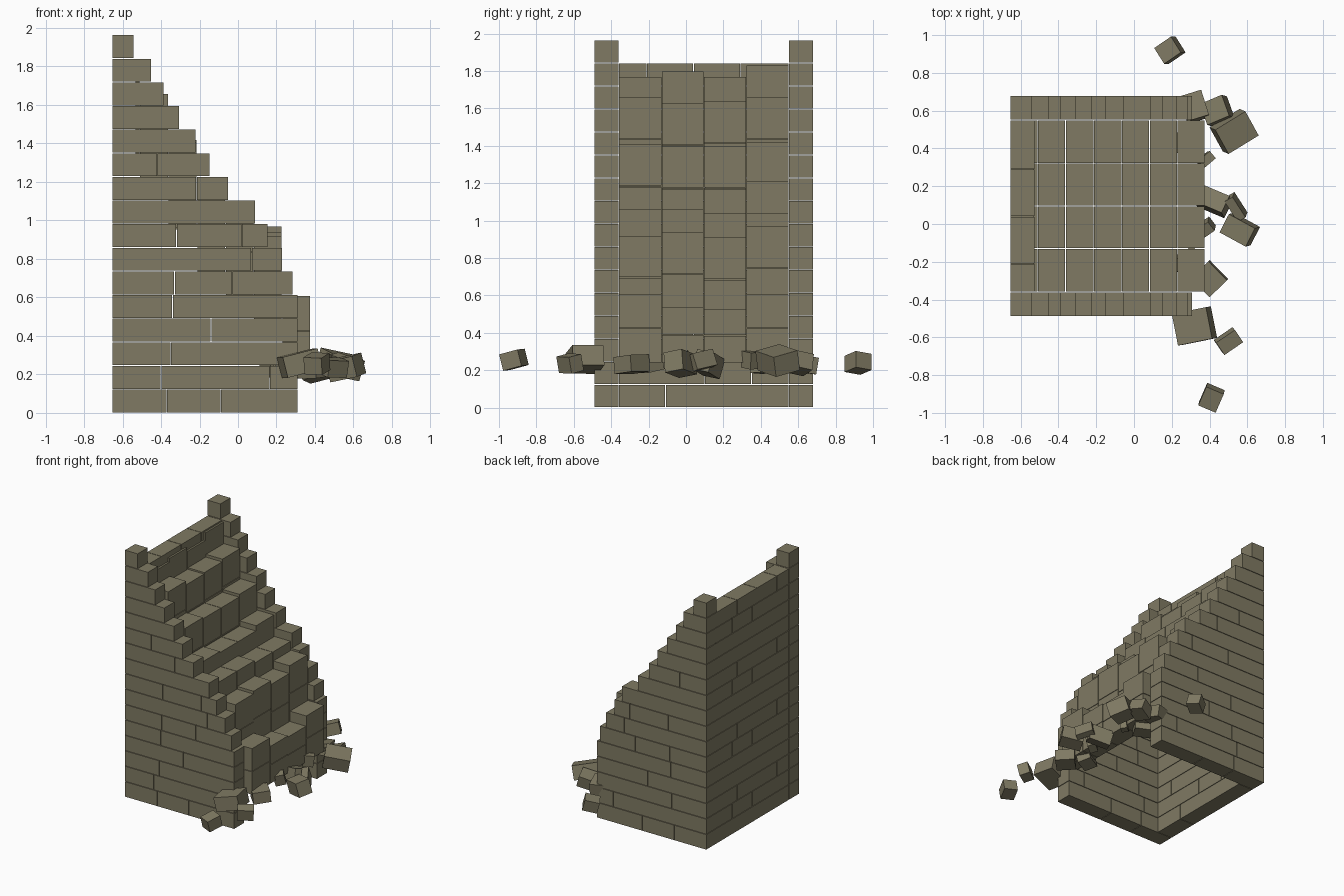
import bpy, bmesh, random
from mathutils import Matrix, Vector, Euler

random.seed(4)
cube = bpy.data.objects.get("Cube")
if cube:
    bpy.data.objects.remove(cube, do_unlink=True)

stone = bpy.data.materials.new("olive_stone")
stone.use_nodes = True
colour = (0.215, 0.195, 0.125, 1)
stone.diffuse_color = colour
bsdf = stone.node_tree.nodes["Principled BSDF"]
bsdf.inputs["Base Color"].default_value = colour
bsdf.inputs["Roughness"].default_value = 0.9

GAP = 0.004
COURSE = 0.1228
BACK = -0.655
THICK = 0.13
Y0, Y1 = -0.49, 0.68


def block(bm, lo, hi, gap=GAP):
    """Add an axis-aligned block between two corners, leaving a thin joint."""
    lo, hi = Vector(lo), Vector(hi)
    size = hi - lo - Vector((gap, gap, gap))
    matrix = Matrix.Translation((lo + hi) / 2) @ Matrix.Diagonal((*size, 1))
    bmesh.ops.create_cube(bm, size=1, matrix=matrix)


def finish(name, bm):
    mesh = bpy.data.meshes.new(name)
    bm.to_mesh(mesh)
    bm.free()
    mesh.materials.append(stone)
    obj = bpy.data.objects.new(name, mesh)
    bpy.context.scene.collection.objects.link(obj)
    return obj


# Stepped side walls, one row of bricks per course
ends = [0.31] * 5 + [0.285, 0.23, 0.155, 0.09, -0.05, -0.145,
                     -0.22, -0.305, -0.385, -0.45, -0.54]
joints = [(-0.37, -0.09), (-0.4, 0.165), (-0.35,), (-0.14,), (-0.34,),
          (-0.33, -0.03), (0.07,), (-0.32, 0.02), (), (-0.215,), (-0.42,)]
for name, y in (("front_wall", Y0), ("rear_wall", Y1 - THICK)):
    bm = bmesh.new()
    for i, end in enumerate(ends):
        cuts = joints[i] if i < len(joints) else ()
        xs = [BACK, *cuts, end]
        for a, b in zip(xs, xs[1:]):
            block(bm, (a, y, i * COURSE), (b, y + THICK, (i + 1) * COURSE))
    finish(name, bm)

# Tall wall between the two stepped walls
bm = bmesh.new()
inner0, inner1 = Y0 + THICK, Y1 - THICK
patterns = [(-0.11,), (0.1, 0.35), (-0.21, 0.29), (0.04,), (-0.21, 0.04, 0.29)]
for i in range(15):
    ys = [inner0, *patterns[4 if i == 14 else i % 4], inner1]
    for a, b in zip(ys, ys[1:]):
        block(bm, (BACK, a, i * COURSE), (BACK + THICK, b, (i + 1) * COURSE))
finish("tall_wall", bm)

# Broken stepped masonry between the walls, hanging above an open base
xs = [-0.535, -0.51, -0.362, -0.213, -0.065, 0.082, 0.229, 0.376]
ys = [inner0, -0.13, 0.095, 0.322, inner1]
tops = [(1.77, 1.66, 1.41, 1.18, 1.06, 0.92, 0.61),
        (1.80, 1.63, 1.40, 1.17, 1.06, 0.94, 0.54),
        (1.77, 1.64, 1.40, 1.17, 1.04, 0.91, 0.53),
        (1.83, 1.66, 1.42, 1.21, 1.04, 0.97, 0.61)]
bm = bmesh.new()
for row, a, b in zip(tops, ys, ys[1:]):
    for top, c, d in zip(row, xs, xs[1:]):
        bottom = max(0.24, top - 0.45)
        middle = (top + bottom) / 2
        block(bm, (c, a, middle), (d, b, top))
        block(bm, (c, a, bottom), (d, b, middle))
finish("stepped_core", bm)

# Fallen stones: x, y, width, depth, turn
stones = [(0.19, 0.92, 0.11, 0.10, 0.6), (0.44, 0.60, 0.13, 0.12, 0.4),
          (0.53, 0.49, 0.19, 0.15, 0.55), (0.32, 0.62, 0.12, 0.14, 0.3),
          (0.42, 0.12, 0.16, 0.10, -0.4), (0.54, 0.09, 0.13, 0.05, -1),
          (0.56, -0.03, 0.16, 0.11, -0.5), (0.38, 0.34, 0.08, 0.05, 0.7),
          (0.38, -0.02, 0.08, 0.06, 0.6), (0.40, -0.29, 0.14, 0.13, -0.8),
          (0.32, -0.54, 0.19, 0.17, 0.2), (0.50, -0.62, 0.12, 0.08, 0.6),
          (0.41, -0.92, 0.10, 0.11, -0.4), (0.28, -0.2, 0.14, 0.1, 0.5),
          (0.27, 0.42, 0.13, 0.11, -0.5)]
bm = bmesh.new()
for x, y, w, d, turn in stones:
    tilt = Euler((random.uniform(-0.3, 0.3), random.uniform(-0.3, 0.3), turn))
    place = Matrix.Translation((x, y, 0.24 + random.uniform(-0.015, 0.02)))
    size = Matrix.Diagonal((w, d, 0.09 if w < 0.15 else 0.11, 1))
    bmesh.ops.create_cube(bm, size=1, matrix=place @ tilt.to_matrix().to_4x4() @ size)
finish("fallen_stones", bm)
